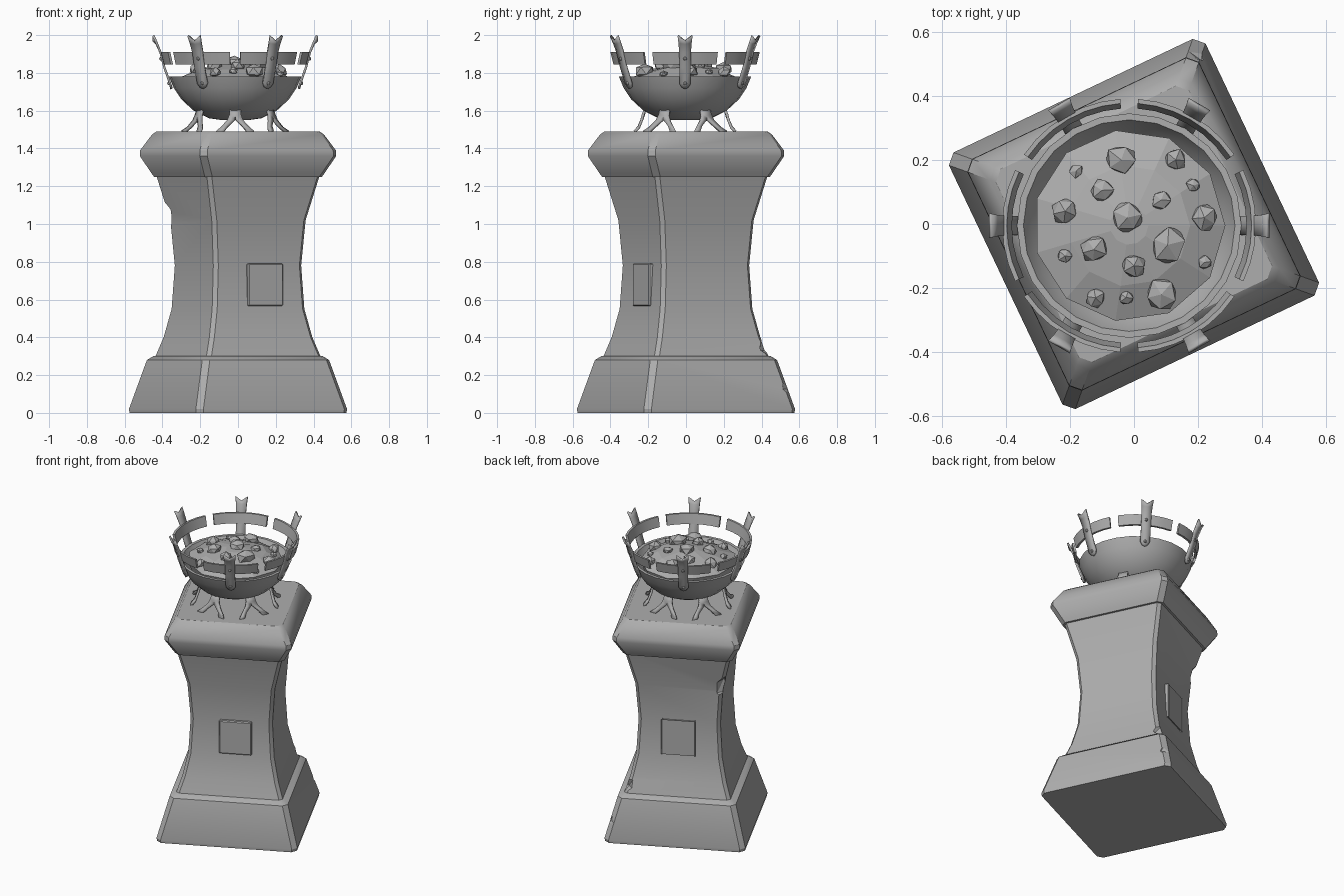
import bpy, bmesh, math, random
from mathutils import Matrix, Vector

random.seed(4)
if "Cube" in bpy.data.objects:
    bpy.data.objects.remove(bpy.data.objects["Cube"])

grey = bpy.data.materials.new("stone_grey")
grey.use_nodes = True
GREY = (0.42, 0.42, 0.42, 1)
grey.diffuse_color = GREY
grey.node_tree.nodes["Principled BSDF"].inputs["Base Color"].default_value = GREY

TURN = math.radians(25.4)          # pedestal is turned about z
BOWL = Vector((-0.015, -0.005, 0))  # bowl axis


def finish(name, bm, smooth=30):
    bmesh.ops.recalc_face_normals(bm, faces=bm.faces)
    mesh = bpy.data.meshes.new(name)
    bm.to_mesh(mesh)
    bm.free()
    mesh.materials.append(grey)
    obj = bpy.data.objects.new(name, mesh)
    bpy.context.collection.objects.link(obj)
    bpy.ops.object.select_all(action='DESELECT')
    obj.select_set(True)
    bpy.context.view_layer.objects.active = obj
    if smooth:
        bpy.ops.object.shade_smooth_by_angle(angle=math.radians(smooth))
    return obj


def loft(bm, rings, close_ends=True):
    loops = [[bm.verts.new(p) for p in ring] for ring in rings]
    n = len(loops[0])
    for low, high in zip(loops, loops[1:]):
        for i in range(n):
            j = (i + 1) % n
            bm.faces.new((low[i], low[j], high[j], high[i]))
    if close_ends:
        bm.faces.new(loops[0][::-1])
        bm.faces.new(loops[-1])


def square_block(name, profile, chamfer):
    """Stack of chamfered squares; profile gives corner radius and height."""
    rings = []
    for radius, z in profile:
        h = radius / math.sqrt(2) + chamfer / 4
        ring = []
        for k in range(4):
            rot = Matrix.Rotation(TURN + k * math.pi / 2, 3, 'Z')
            ring += [rot @ Vector((h, h - chamfer, z)), rot @ Vector((h - chamfer, h, z))]
        rings.append(ring)
    bm = bmesh.new()
    loft(bm, rings)
    return finish(name, bm)


def chip(obj, angle, radius, z, size, scale):
    """Break a lump out of a corner."""
    bm = bmesh.new()
    bmesh.ops.create_icosphere(bm, subdivisions=1, radius=size)
    place = Matrix.Translation((radius * math.cos(angle), radius * math.sin(angle), z))
    bm.transform(place @ Matrix.Rotation(angle + 0.3, 4, 'Z') @ Matrix.Diagonal((*scale, 1)))
    cutter = finish("chip_cutter", bm, 0)
    cutter.hide_render = True
    mod = obj.modifiers.new("chip", 'BOOLEAN')
    mod.operation = 'DIFFERENCE'
    mod.object = cutter
    bpy.context.view_layer.objects.active = obj
    bpy.ops.object.modifier_apply(modifier="chip")
    bpy.data.objects.remove(cutter)


def lathe(name, profile, segments, smooth):
    bm = bmesh.new()
    steps = [2 * math.pi * i / segments for i in range(segments)]
    loft(bm, [[BOWL + Vector((r * math.cos(a), r * math.sin(a), z)) for a in steps]
              for r, z in profile])
    return finish(name, bm, smooth)


def forked_strap(name, rows, angle, thickness):
    """Symmetric plate facing outwards; row = inner t, outer t, radius, inner z, outer z."""
    bm = bmesh.new()
    for side in (1, -1):
        pairs = [(bm.verts.new((r, side * a, za)), bm.verts.new((r, side * b, zb)))
                 for a, b, r, za, zb in rows]
        for (a, b), (c, d) in zip(pairs, pairs[1:]):
            bm.faces.new((a, b, d, c) if side > 0 else (c, d, b, a))
    bmesh.ops.remove_doubles(bm, verts=bm.verts, dist=0.0005)
    bm.transform(Matrix.Translation(BOWL) @ Matrix.Rotation(angle, 4, 'Z'))
    obj = finish(name, bm)
    mod = obj.modifiers.new("thickness", 'SOLIDIFY')
    mod.thickness = thickness
    mod.offset = 0


# Pedestal: flared foot, waisted shaft, moulded cap
base = square_block("base", [(0.612, 0), (0.616, 0.02), (0.515, 0.28), (0.48, 0.3)], 0.03)
shaft = square_block("shaft", [(0.468, 0.295), (0.42, 0.4), (0.375, 0.55), (0.357, 0.78),
                               (0.382, 1.02), (0.462, 1.26)], 0.02)
square_block("cap", [(0.475, 1.25), (0.49, 1.27), (0.555, 1.36), (0.553, 1.39),
                     (0.485, 1.475), (0.46, 1.49)], 0.03)
corner = TURN + math.pi / 4
chip(base, corner, 0.64, 0.19, 0.13, (0.8, 0.9, 1.1))
chip(shaft, corner, 0.48, 0.36, 0.08, (0.9, 1, 0.8))
chip(shaft, corner + math.pi / 2, 0.42, 1.04, 0.1, (0.7, 1, 0.9))

# Raised plates on two opposite faces of the shaft
for name, angle, shift in (("front_plate", -math.pi / 2, 0.03), ("back_plate", math.pi / 2, 0)):
    bm = bmesh.new()
    bmesh.ops.create_cube(bm, size=1)
    bm.transform(Matrix.Rotation(TURN + angle, 4, 'Z') @ Matrix.Translation((0.255, shift, 0.678))
                 @ Matrix.Diagonal((0.05, 0.205, 0.225, 1)))
    bmesh.ops.bevel(bm, geom=bm.edges[:], offset=0.006, segments=1, affect='EDGES')
    finish(name, bm)

# Bowl with a thick rim and an angular heap inside
lathe("bowl", [(0.07, 1.55), (0.14, 1.56), (0.22, 1.6), (0.285, 1.66), (0.325, 1.72),
               (0.35, 1.78), (0.33, 1.78), (0.305, 1.73), (0.26, 1.68)], 24, 40)


def heap_height(r):
    return 1.845 - 0.8 * r * r


heap = lathe("ember_bed", [(0.27, 1.69), (0.3, heap_height(0.3)), (0.19, heap_height(0.18)),
                           (0.06, heap_height(0.05))], 11, 0)
for v in heap.data.vertices:
    v.co.z += random.uniform(-0.008, 0.008)

# Loose lumps: x, y, size
lumps = [(-.04, .2, .05), (.13, .2, .037), (-.18, .165, .023), (-.1, .105, .038),
         (.185, .12, .024), (.085, .075, .032), (-.215, .04, .045), (-.02, .02, .05),
         (.22, .02, .043), (-.125, -.08, .044), (.105, -.065, .058), (0, -.13, .04),
         (.22, -.12, .023), (-.215, -.1, .024), (-.12, -.23, .033), (-.025, -.23, .024),
         (.085, -.22, .052)]
for i, (x, y, size) in enumerate(lumps):
    bm = bmesh.new()
    bmesh.ops.create_icosphere(bm, subdivisions=1, radius=size)
    for v in bm.verts:
        v.co *= random.uniform(0.85, 1.15)
    z = heap_height((Vector((x, y, 0)) - BOWL).length)
    bm.transform(Matrix.Translation((x, y, z + size * 0.2))
                 @ Matrix.Rotation(random.uniform(0, 6), 4, 'Z') @ Matrix.Diagonal((1, 1, 0.8, 1)))
    finish(f"ember_{i + 1}", bm, 0)

prong_rows = [(0, 0.018, 0.338, 1.715, 1.725), (0, 0.03, 0.345, 1.745, 1.745),
              (0, 0.03, 0.375, 1.83, 1.83), (0, 0.031, 0.396, 1.91, 1.91),
              (0, 0.034, 0.416, 1.955, 1.96), (0, 0.038, 0.433, 1.97, 1.998)]
leg_rows = [(0, 0.03, 0.21, 1.61, 1.61), (0, 0.03, 0.222, 1.57, 1.58),
            (0.002, 0.042, 0.23, 1.55, 1.548), (0.04, 0.075, 0.245, 1.515, 1.51),
            (0.062, 0.1, 0.268, 1.488, 1.488)]

for k in range(6):
    angle = k * math.pi / 3
    # Forked prongs and splayed legs alternate around the bowl
    forked_strap(f"prong_{k + 1}", prong_rows, angle, 0.012)
    forked_strap(f"leg_{k + 1}", leg_rows, angle + math.pi / 6, 0.014)

    # Curved band piece behind each prong
    bm = bmesh.new()
    rings = []
    for i in range(7):
        a = angle + math.radians(-26 + i * 52 / 6)
        rings.append([BOWL + Vector((r * math.cos(a), r * math.sin(a), z)) for r, z in
                      ((0.366, 1.845), (0.38, 1.845), (0.396, 1.91), (0.382, 1.91))])
    loft(bm, rings)
    finish(f"band_{k + 1}", bm)

    # Rivets
    bm = bmesh.new()
    for r, z in ((0.35, 1.745), (0.392, 1.875)):
        spot = BOWL + Vector((r * math.cos(angle), r * math.sin(angle), z))
        bmesh.ops.create_uvsphere(bm, u_segments=8, v_segments=6, radius=0.01,
                                  matrix=Matrix.Translation(spot))
    finish(f"rivets_{k + 1}", bm)
